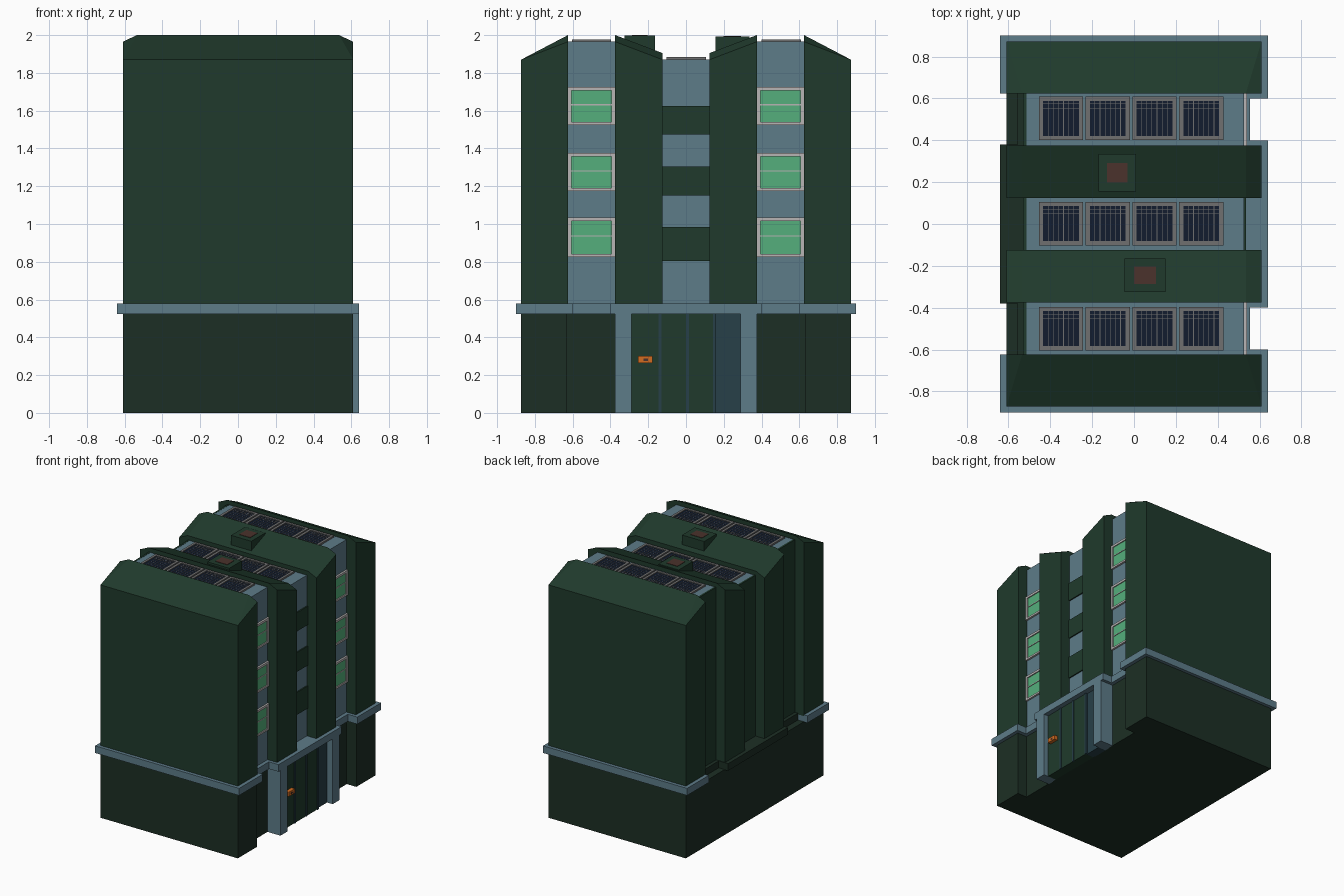
import bpy, bmesh
from mathutils import Vector

if "Cube" in bpy.data.objects:
    bpy.data.objects.remove(bpy.data.objects["Cube"])


def mat(name, r, g, b):
    m = bpy.data.materials.new(name)
    m.diffuse_color = (r, g, b, 1)
    m.use_nodes = True
    m.node_tree.nodes["Principled BSDF"].inputs["Base Color"].default_value = m.diffuse_color
    return m


GREEN = mat("dark_green", 0.014, 0.042, 0.025)
DEEP = mat("deep_green", 0.012, 0.028, 0.018)
BLUE = mat("slate_blue", 0.11, 0.2, 0.25)
GLASS = mat("window_green", 0.09, 0.43, 0.2)
FRAME = mat("pale_frame", 0.48, 0.46, 0.46)
METAL = mat("panel_frame", 0.16, 0.16, 0.16)
NAVY = mat("navy", 0.006, 0.012, 0.028)
TINT = mat("tinted_glass", 0.02, 0.05, 0.065)
RUST = mat("rust", 0.07, 0.032, 0.025)
ORANGE = mat("orange", 0.65, 0.15, 0.015)


def finish(bm, name, m):
    bmesh.ops.recalc_face_normals(bm, faces=bm.faces[:])
    me = bpy.data.meshes.new(name)
    bm.to_mesh(me)
    bm.free()
    me.materials.append(m)
    o = bpy.data.objects.new(name, me)
    bpy.context.collection.objects.link(o)
    return o


def add_box(bm, x0, x1, y0, y1, z0, z1):
    vs = bmesh.ops.create_cube(bm, size=1)["verts"]
    for v in vs:
        c = v.co + Vector((0.5, 0.5, 0.5))
        v.co = (x0 + c.x * (x1 - x0), y0 + c.y * (y1 - y0), z0 + c.z * (z1 - z0))


def boxes(name, m, *dims):
    bm = bmesh.new()
    for d in dims:
        add_box(bm, *d)
    return finish(bm, name, m)


def slab(name, m, half, z0, z1):
    """Extrude an outline given for y >= 0 and mirrored across y = 0."""
    pts = half + [(x, -y) for x, y in reversed(half) if y > 0]
    bm = bmesh.new()
    f = bm.faces.new([bm.verts.new((x, y, z0)) for x, y in pts])
    top = bmesh.ops.extrude_face_region(bm, geom=[f])["geom"]
    bmesh.ops.translate(bm, vec=(0, 0, z1 - z0),
                        verts=[v for v in top if isinstance(v, bmesh.types.BMVert)])
    return finish(bm, name, m)


def hull(name, m, pts):
    bm = bmesh.new()
    for p in pts:
        bm.verts.new(p)
    bmesh.ops.convex_hull(bm, input=bm.verts[:])
    bmesh.ops.dissolve_limit(bm, angle_limit=0.005, verts=bm.verts[:], edges=bm.edges[:])
    return finish(bm, name, m)


# Ground floor and ledge
slab("ground_floor", DEEP, [(.525, 0), (.525, .63), (.61, .63), (.61, .873),
                            (-.61, .873), (-.61, 0)], 0, .525)
slab("ledge", BLUE, [(.64, 0), (.64, .4), (.555, .4), (.555, .6), (.64, .6), (.64, .9),
                     (-.64, .9), (-.64, .625), (-.5, .625), (-.5, 0)], .523, .58)
slab("rear_ledge", DEEP, [(-.5, 0), (-.5, .625), (-.557, .625), (-.557, .38),
                          (-.64, .38), (-.64, 0)], .523, .58)

# Blue upper core with dark rear wall
boxes("middle_core", BLUE, (-.52, .525, -.13, .13, .57, 1.87))
boxes("middle_rear_wall", GREEN, (-.53, -.515, -.13, .13, .57, 1.871))

for s, side in ((-1, "front"), (1, "rear")):
    def ys(a, b):
        return (min(s * a, s * b), max(s * a, s * b))

    boxes(side + "_core", BLUE, (-.52, .525, *ys(.37, .635), .57, 1.965))
    boxes(side + "_rear_wall", GREEN, (-.53, -.515, *ys(.37, .635), .57, 1.966))

    # Outer and inner dark towers with sloped, chamfered roofs
    pts = []
    for e in (-1, 1):
        for y in (.625, .873):
            pts.append((e * .61, s * y, .57))
        pts += [(e * .61, s * .873, 1.87), (e * .61, s * .625, 1.965), (e * .535, s * .625, 2.0)]
    hull(side + "_outer_tower", GREEN, pts)
    pts = []
    for e in (-1, 1):
        for y, z in ((.125, 1.87), (.375, 1.965)):
            pts += [(e * .61, s * y, .57), (e * .61, s * y, z), (e * .535, s * y, z + .035)]
    hull(side + "_inner_tower", GREEN, pts)

    # Recessed windows
    for i, (z0, z1) in enumerate(((.825, 1.035), (1.175, 1.375), (1.525, 1.725))):
        a, b = ys(.375, .625)
        zm = z0 + .53 * (z1 - z0)
        boxes(f"{side}_window_frame_{i}", FRAME,
              (.52, .54, a, a + .02, z0, z1), (.52, .54, b - .02, b, z0, z1),
              (.52, .54, a, b, z0, z0 + .015), (.52, .54, a, b, z1 - .018, z1),
              (.52, .537, a, b, zm - .003, zm + .003))
        boxes(f"{side}_window_glass_{i}", GLASS, (.52, .532, a + .01, b - .01, z0 + .01, z1 - .01))

    # Entrance pillars
    boxes(side + "_entrance_pillar", BLUE, (.52, .64, *ys(.288, .375), 0, .53))

# Dark spandrels on the middle strip
for i, (z0, z1) in enumerate(((.805, .985), (1.15, 1.305), (1.475, 1.625))):
    boxes(f"spandrel_{i}", GREEN, (.52, .535, -.125, .125, z0, z1))

# Entrance doors, mullions, side pane and wall box
boxes("doors", GREEN, (.52, .6, -.29, .15, 0, .525))
boxes("side_pane", TINT, (.52, .59, .15, .29, 0, .525))
boxes("door_mullions", TINT, *[(.59, .606, y - .008, y + .008, 0, .525) for y in (-.138, .008, .152)])
boxes("wall_box", ORANGE, (.6, .63, -.255, -.178, .265, .3))
boxes("wall_box_slot", RUST, (.625, .632, -.225, -.2, .275, .287))

# Rooftop solar panels
for r, (yc, z) in enumerate(((-.5, 1.965), (.002, 1.87), (.505, 1.965))):
    for c in range(4):
        x0 = -.455 + c * .2235
        x1, y0, y1 = x0 + .212, yc - .104, yc + .104
        t, h = .02, z + .013
        boxes(f"solar_frame_{r}_{c}", METAL,
              (x0, x1, y0, y0 + t, z - .01, h), (x0, x1, y1 - t, y1, z - .01, h),
              (x0, x0 + t, y0, y1, z - .01, h), (x1 - t, x1, y0, y1, z - .01, h))
        boxes(f"solar_cells_{r}_{c}", NAVY, (x0 + .01, x1 - .01, y0 + .01, y1 - .01, z - .01, z + .006))
        xs = [x0 + t + .0245 * k for k in range(1, 7)]
        boxes(f"solar_lines_{r}_{c}", METAL,
              *[(x - .0015, x + .0015, y0 + t, y1 - t, z, z + .008) for x in xs],
              *[(x0 + t, x1 - t, y - .0015, y + .0015, z, z + .008) for y in (y1 - .035, y1 - .055)])

# Roof vents
for n, (x0, x1, y0, y1, z) in enumerate(((-.17, .01, .155, .335, 1.993), (-.045, .15, -.325, -.165, 1.997))):
    boxes(f"roof_vent_{n}", GREEN, (x0, x1, y0, y1, 1.88, z))
    xi, yi = (x1 - x0) * .23, (y1 - y0) * .24
    boxes(f"roof_vent_cap_{n}", RUST, (x0 + xi, x1 - xi, y0 + yi, y1 - yi, 1.9, z + .003))
